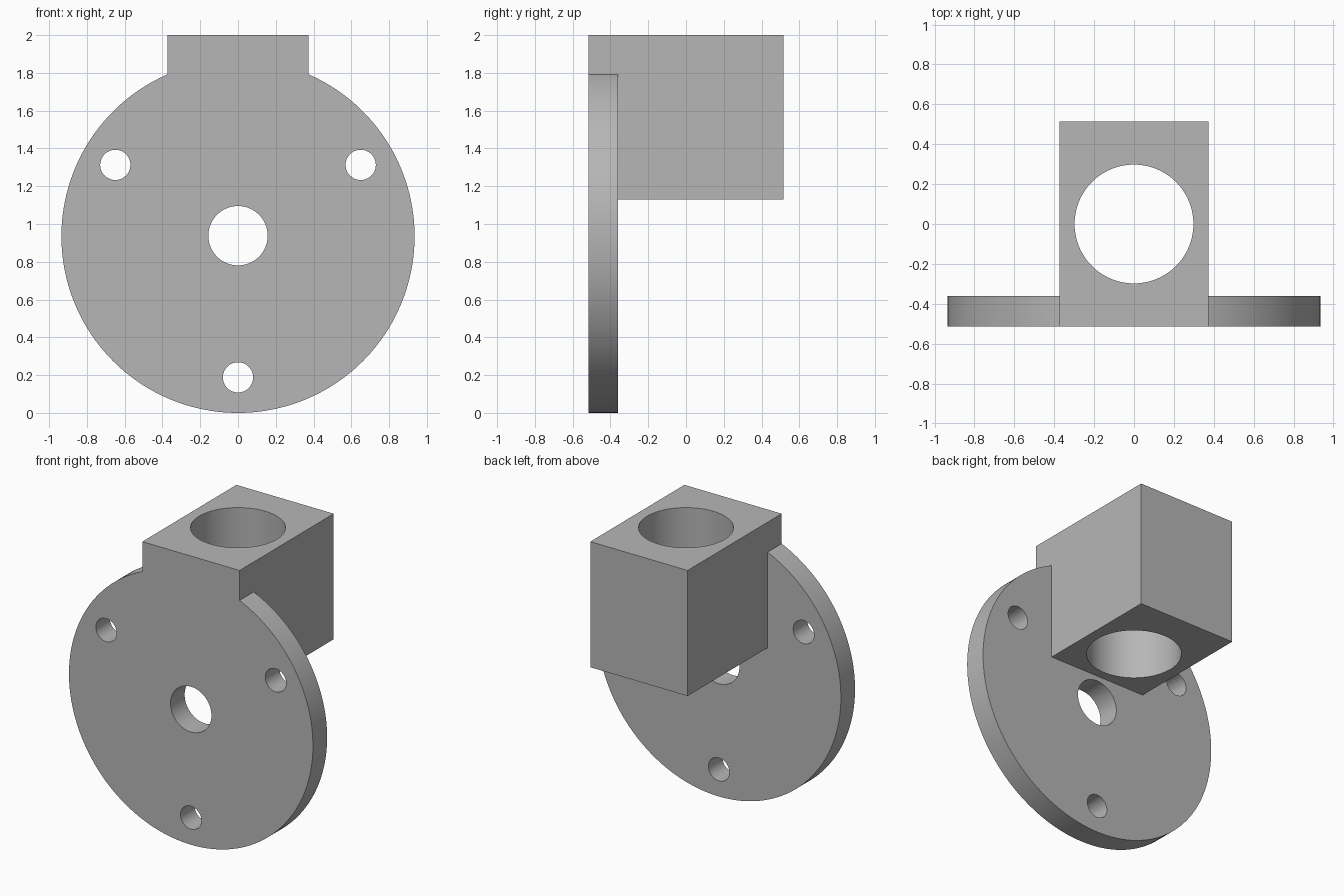
import bpy
import math

cube = bpy.data.objects.get("Cube")
if cube:
    bpy.data.objects.remove(cube, do_unlink=True)

grey = bpy.data.materials.new("plain grey")
grey.use_nodes = True
colour = (0.47, 0.47, 0.47, 1)
grey.diffuse_color = colour
grey.node_tree.nodes["Principled BSDF"].inputs["Base Color"].default_value = colour

DISC_R = 0.935           # flange radius and height of its centre
FRONT, BACK = -0.515, 0.515
DISC_BACK = -0.36
BOLT_CIRCLE = 0.75


def finish(name):
    obj = bpy.context.object
    obj.name = name
    bpy.ops.object.transform_apply(location=True, rotation=True, scale=True)
    obj.data.materials.append(grey)
    return obj


def cylinder(name, radius, depth, location, along_y=True, sides=96):
    bpy.ops.mesh.primitive_cylinder_add(
        vertices=sides, radius=radius, depth=depth, location=location,
        rotation=(math.pi / 2 if along_y else 0, 0, 0))
    return finish(name)


def box(name, low, high):
    centre = [(a + b) / 2 for a, b in zip(low, high)]
    bpy.ops.mesh.primitive_cube_add(size=1, location=centre)
    bpy.context.object.scale = [b - a for a, b in zip(low, high)]
    return finish(name)


def combine(target, other, operation):
    mod = target.modifiers.new(operation.lower(), "BOOLEAN")
    mod.operation = operation
    mod.solver = "EXACT"
    mod.object = other
    bpy.ops.object.select_all(action="DESELECT")
    target.select_set(True)
    bpy.context.view_layer.objects.active = target
    bpy.ops.object.modifier_apply(modifier=mod.name)
    bpy.data.objects.remove(other, do_unlink=True)


# Round flange joined with the block behind its upper part
bracket = cylinder("flange_bracket", DISC_R, DISC_BACK - FRONT,
                   (0, (FRONT + DISC_BACK) / 2, DISC_R), sides=160)
block = box("block", (-0.373, FRONT, 1.13), (0.373, BACK, 2))
combine(bracket, block, "UNION")

# Vertical bore through the block
combine(bracket, cylinder("bore", 0.298, 2, (0, 0, 1.6), along_y=False), "DIFFERENCE")

# Centre hole and three bolt holes through the flange
plate_y = (FRONT + DISC_BACK) / 2
combine(bracket, cylinder("centre_hole", 0.157, 0.3, (0, plate_y, DISC_R + 0.003)),
        "DIFFERENCE")
for degrees in (30, 150, 270):
    a = math.radians(degrees)
    spot = (BOLT_CIRCLE * math.cos(a), plate_y, DISC_R + 0.003 + BOLT_CIRCLE * math.sin(a))
    combine(bracket, cylinder("bolt_hole", 0.08, 0.3, spot, sides=64), "DIFFERENCE")

# Smooth curved walls, crisp edges
bpy.ops.object.shade_smooth_by_angle(angle=math.radians(30))
